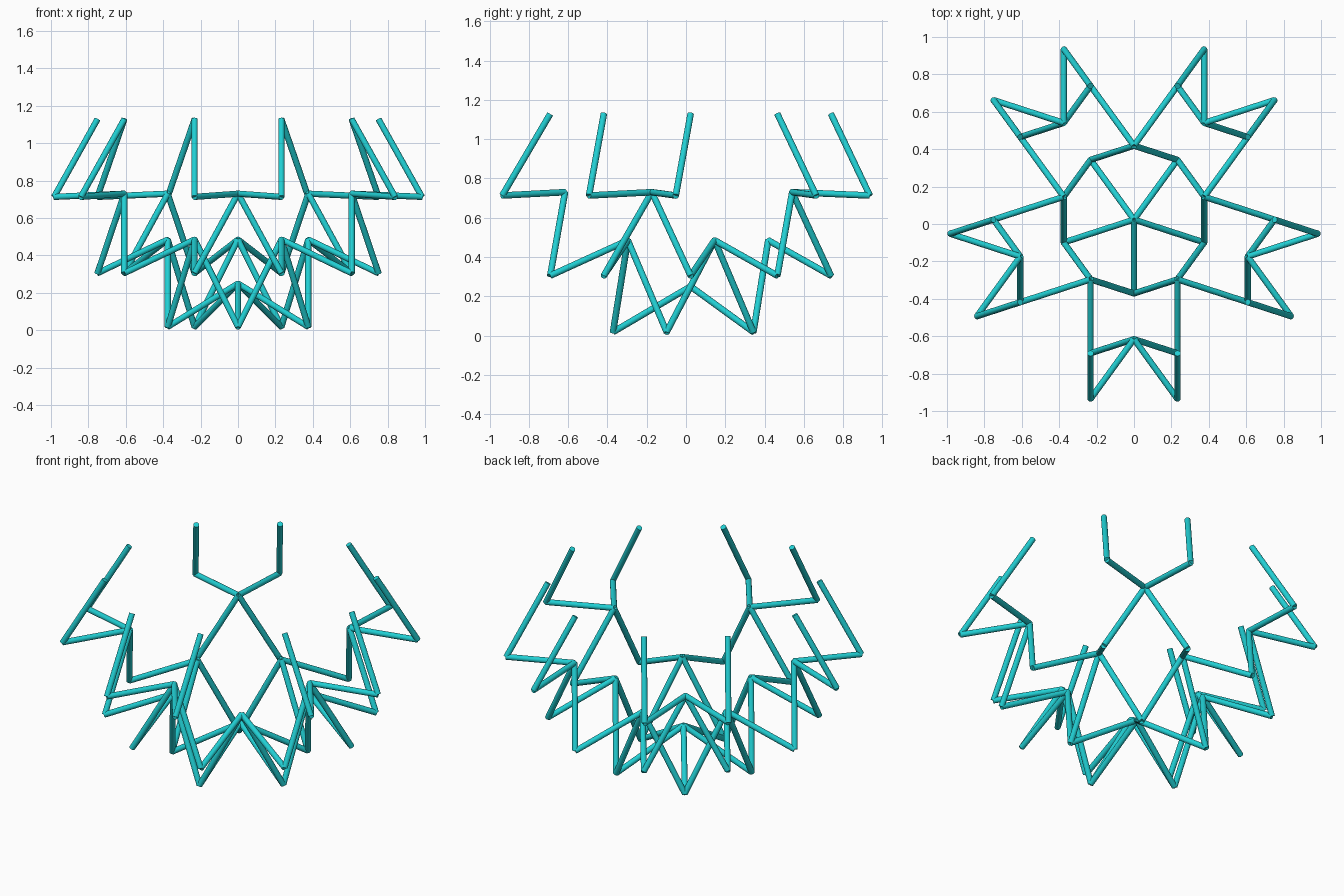
import bpy, bmesh, math
from mathutils import Vector, Matrix

if "Cube" in bpy.data.objects:
    bpy.data.objects.remove(bpy.data.objects["Cube"])

R = 0.395                          # plan length of a long strut
PHI = (1 + 5 ** 0.5) / 2
CY = 0.0235                        # five-fold axis position in y
TUBE = 0.0165

mat = bpy.data.materials.new("teal")
mat.diffuse_color = (0.015, 0.62, 0.65, 1)
mat.use_nodes = True
mat.node_tree.nodes["Principled BSDF"].inputs["Base Color"].default_value = mat.diffuse_color


def pt(radius, deg, z):
    a = math.radians(deg)
    return Vector((radius * math.cos(a), CY + radius * math.sin(a), z))


def step(p, deg, z):
    a = math.radians(deg)
    return Vector((p.x + R * math.cos(a), p.y + R * math.sin(a), z))


def struts(name, pairs):
    """One object made of round capped rods between point pairs."""
    bm = bmesh.new()
    for a, b in pairs:
        d = b - a
        m = Matrix.Translation((a + b) / 2) @ d.to_track_quat('Z', 'Y').to_matrix().to_4x4()
        bmesh.ops.create_cone(bm, cap_ends=True, segments=16, radius1=TUBE,
                              radius2=TUBE, depth=d.length, matrix=m)
    me = bpy.data.meshes.new(name)
    bm.to_mesh(me)
    bm.free()
    ob = bpy.data.objects.new(name, me)
    bpy.context.collection.objects.link(ob)
    me.materials.append(mat)
    bpy.context.view_layer.objects.active = ob
    ob.select_set(True)
    bpy.ops.object.shade_smooth_by_angle(angle=math.radians(40))
    ob.select_set(False)


hub = Vector((0, CY, 0.25))
spokes, crown, branches, peaks, arms, tips = [], [], [], [], [], []
for k in range(5):
    t = -90 + 72 * k
    low = pt(R, t, 0.018)
    peak = pt(R * PHI, t, 0.73)
    spokes.append((hub, low))
    for s in (-36, 36):
        high = pt(R, t + s, 0.485)
        side = step(high, t, 0.305)
        arm = step(peak, t - s, 0.713)
        tip = step(pt(R, t - s, 0), t, 1.128)
        crown.append((low, high))          # zigzag ring
        branches.append((high, side))      # falling outward
        peaks.append((side, peak))         # rising to the peak
        arms.append((peak, arm))           # nearly level
        tips.append((arm, tip))            # free upper ends

struts("centre_spokes", spokes)
struts("zigzag_ring", crown)
struts("outward_branches", branches)
struts("peak_struts", peaks)
struts("level_arms", arms)
struts("upright_tips", tips)
